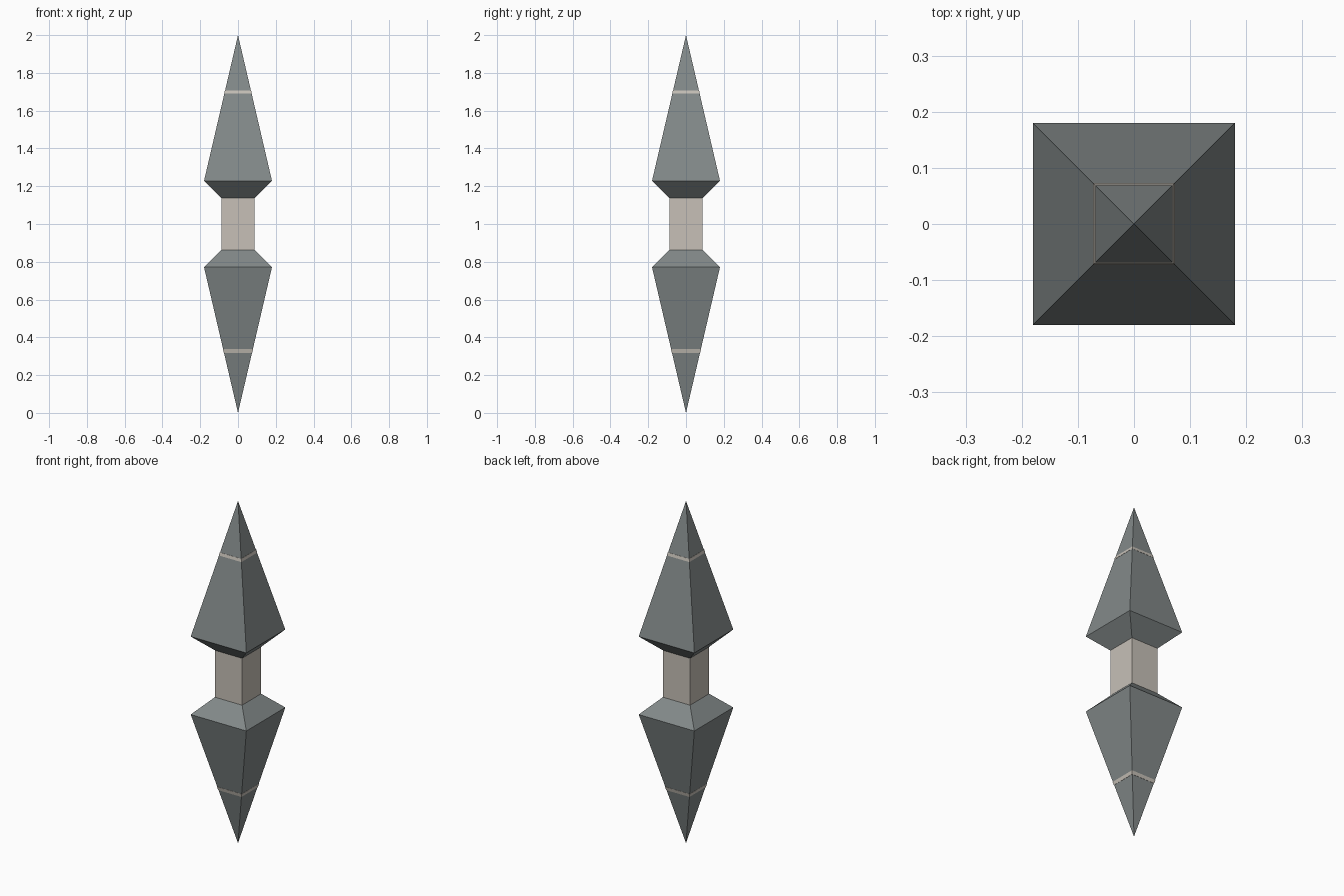
import bpy, bmesh

if "Cube" in bpy.data.objects:
    bpy.data.objects.remove(bpy.data.objects["Cube"])

SLOPE = 0.18 / 0.77          # half width gained per unit of height from a tip


def material(name, rgb):
    m = bpy.data.materials.new(name)
    m.diffuse_color = (*rgb, 1.0)
    m.use_nodes = True
    m.node_tree.nodes["Principled BSDF"].inputs["Base Color"].default_value = m.diffuse_color
    return m


def square_loft(name, profile, mat):
    """Loft square rings given as (half width, z); half width 0 is a point."""
    bm = bmesh.new()
    rings = []
    for r, z in profile:
        corners = [(0, 0)] if r == 0 else [(-r, -r), (r, -r), (r, r), (-r, r)]
        rings.append([bm.verts.new((x, y, z)) for x, y in corners])
    for a, b in zip(rings, rings[1:]):
        for i in range(4):
            j = (i + 1) % 4
            quad = [a[i % len(a)], a[j % len(a)], b[j % len(b)], b[i % len(b)]]
            bm.faces.new(list(dict.fromkeys(quad)))
    for ring in (rings[0], rings[-1]):
        if len(ring) == 4:
            bm.faces.new(ring)
    bmesh.ops.recalc_face_normals(bm, faces=bm.faces)
    mesh = bpy.data.meshes.new(name)
    bm.to_mesh(mesh)
    bm.free()
    mesh.materials.append(mat)
    ob = bpy.data.objects.new(name, mesh)
    bpy.context.collection.objects.link(ob)
    return ob


steel = material("dark_grey_steel", (0.225, 0.25, 0.25))
wrap = material("pale_stone", (0.57, 0.53, 0.475))

# Two mirrored blades: long point, short shoulder
blade = [(0, 0), (0.18, 0.772), (0.088, 0.863)]
square_loft("lower_blade", blade, steel)
square_loft("upper_blade", [(r, 2 - z) for r, z in blade], steel)

# Square grip between the blades
square_loft("grip", [(0.088, 0.862), (0.088, 1.138)], wrap)

# Thin pale bands lying on the blade faces
for name, d0, d1, flip in (("lower_band", 0.318, 0.338, False),
                           ("upper_band", 0.293, 0.31, True)):
    square_loft(name, [(d * SLOPE + 0.001, 2 - d if flip else d)
                       for d in (d0, d1)], wrap)
